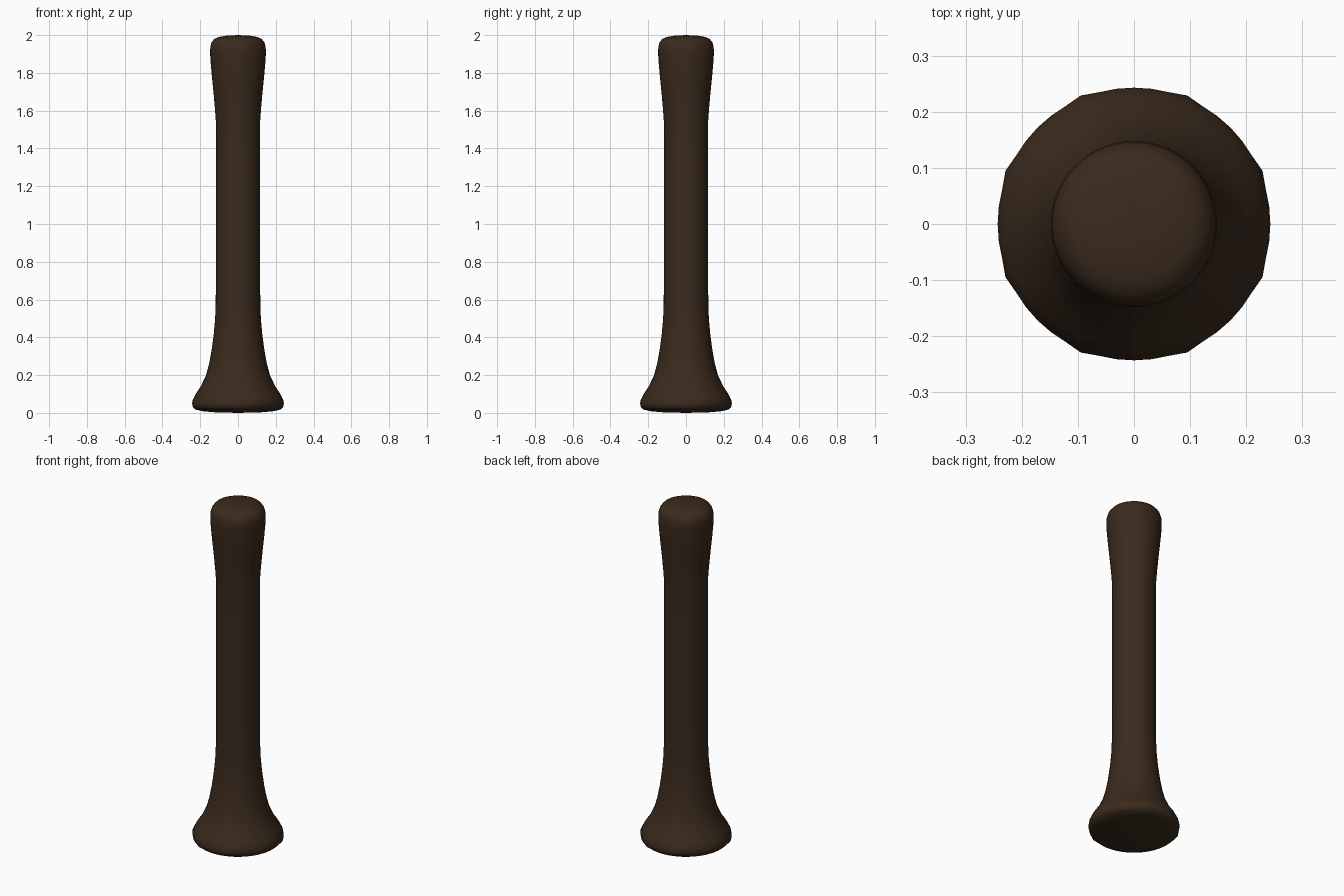
import bpy, bmesh, math

if "Cube" in bpy.data.objects:
    bpy.data.objects.remove(bpy.data.objects["Cube"])

SEGMENTS = 48

# Half profile of the turned post: (radius, height), bottom to top
PROFILE = [(0.12, 0.003), (0.19, 0.009), (0.226, 0.018), (0.239, 0.03),
           (0.243, 0.05), (0.239, 0.07), (0.224, 0.1), (0.197, 0.14),
           (0.169, 0.2), (0.153, 0.26), (0.14, 0.33), (0.128, 0.42),
           (0.121, 0.5), (0.118, 0.58), (0.117, 0.8), (0.117, 1.3),
           (0.117, 1.54), (0.122, 1.61), (0.130, 1.7), (0.139, 1.79),
           (0.146, 1.87), (0.148, 1.91), (0.146, 1.94), (0.139, 1.963),
           (0.125, 1.98), (0.102, 1.99), (0.06, 1.997)]


def lathe(name, profile, bottom, top):
    bm = bmesh.new()
    rings = []
    for r, z in profile:
        ring = []
        for i in range(SEGMENTS):
            a = 2 * math.pi * i / SEGMENTS
            # Eight faint corners on the foot rim
            k = 1.02 if 0.02 < z < 0.06 and i % 6 == 3 else 1.0
            ring.append(bm.verts.new((k * r * math.cos(a), k * r * math.sin(a), z)))
        rings.append(ring)
    for lo, hi in zip(rings, rings[1:]):
        for i in range(SEGMENTS):
            j = (i + 1) % SEGMENTS
            bm.faces.new((lo[i], lo[j], hi[j], hi[i]))
    # Close both ends with shallow domes
    for ring, z in ((rings[0], bottom), (rings[-1], top)):
        centre = bm.verts.new((0, 0, z))
        for i in range(SEGMENTS):
            bm.faces.new((ring[i], ring[(i + 1) % SEGMENTS], centre))
    bmesh.ops.recalc_face_normals(bm, faces=bm.faces)
    for f in bm.faces:
        f.smooth = True
    mesh = bpy.data.meshes.new(name)
    bm.to_mesh(mesh)
    bm.free()
    obj = bpy.data.objects.new(name, mesh)
    bpy.context.collection.objects.link(obj)
    return obj


# Dark wooden post with flared foot and rounded head
post = lathe("turned_post", PROFILE, 0.0, 2.0)
wood = bpy.data.materials.new("dark_wood")
wood.diffuse_color = (0.042, 0.023, 0.012, 1)
wood.use_nodes = True
wood.node_tree.nodes["Principled BSDF"].inputs["Base Color"].default_value = wood.diffuse_color
post.data.materials.append(wood)
